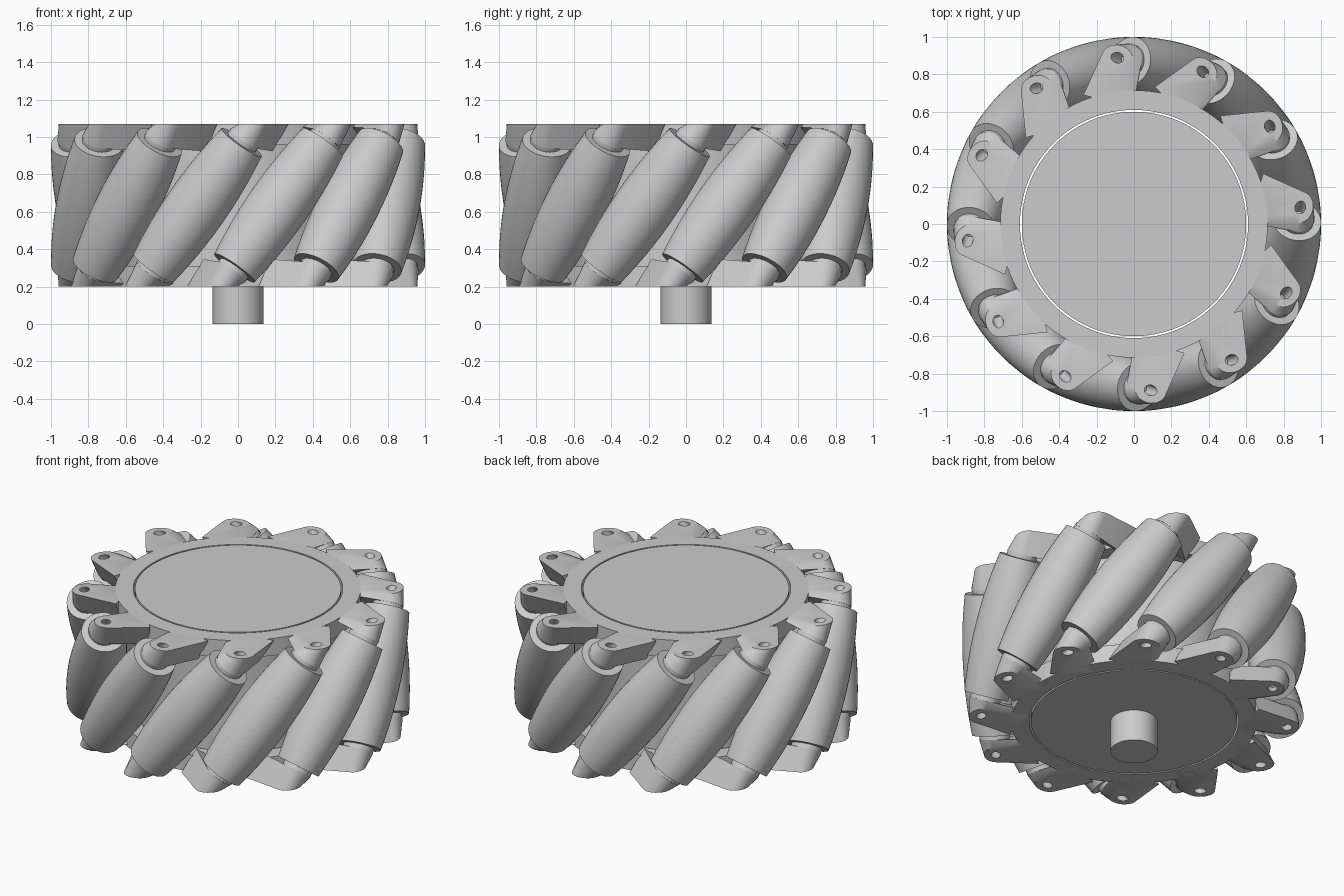
import bpy, bmesh
from math import sin, cos, pi, radians
from mathutils import Matrix, Vector

if "Cube" in bpy.data.objects:
    bpy.data.objects.remove(bpy.data.objects["Cube"])

MID, HALF = 0.635, 0.435        # wheel mid height and half width
R_AXIS, TILT = 0.836, radians(36)
COUNT = 12


def finish(bm, name, smooth=True):
    bmesh.ops.recalc_face_normals(bm, faces=bm.faces[:])
    mesh = bpy.data.meshes.new(name)
    bm.to_mesh(mesh)
    bm.free()
    ob = bpy.data.objects.new(name, mesh)
    bpy.context.collection.objects.link(ob)
    if smooth:
        bpy.ops.object.select_all(action='DESELECT')
        bpy.context.view_layer.objects.active = ob
        ob.select_set(True)
        bpy.ops.object.shade_smooth_by_angle(angle=radians(30))
    return ob


def lathe(bm, profile, steps, matrix=Matrix(), closed=False):
    """Revolve (radius, height) points round the local z axis."""
    rings = [[bm.verts.new(matrix @ Vector((r * cos(2 * pi * i / steps), r * sin(2 * pi * i / steps), z)))
              for i in range(steps)] for r, z in profile]
    pairs = list(zip(rings, rings[1:]))
    if closed:
        pairs.append((rings[-1], rings[0]))
    else:
        bm.faces.new(rings[0][::-1])
        bm.faces.new(rings[-1])
    for a, b in pairs:
        for i in range(steps):
            j = (i + 1) % steps
            bm.faces.new((a[i], a[j], b[j], b[i]))


def frame(index, sign=1):
    """Local frame of a roller: x outward, z along its tilted axis."""
    phi = radians(15 + 360 / COUNT * index)
    u = Vector((cos(phi), sin(phi), 0))
    t = Vector((-sin(phi), cos(phi), 0))
    z = Vector((0, 0, 1))
    a = (t * sin(TILT) + z * cos(TILT)) * sign
    v = (t * cos(TILT) - z * sin(TILT)) * sign
    m = Matrix((u, v, a)).transposed().to_4x4()
    m.translation = u * R_AXIS + z * MID
    return m


# hub drum and shaft
bm = bmesh.new()
lathe(bm, [(0.6, MID - HALF), (0.6, MID + HALF)], 96)
finish(bm, "hub_drum")
bm = bmesh.new()
lathe(bm, [(0.137, 0), (0.137, 0.25)], 48)
finish(bm, "shaft")

# barrel rollers, with end washers and axle pins
bm = bmesh.new()
pins = bmesh.new()
L = 0.415
barrel = [(0.164 - 0.19 * s * s, s) for s in [L * (i / 8 - 1) for i in range(17)]]
for k in range(COUNT):
    lathe(bm, barrel, 40, frame(k))
    lathe(pins, [(0.028, -0.46), (0.028, -0.44), (0.09, -0.44), (0.09, -0.40),
                 (0.09, 0.40), (0.09, 0.44), (0.028, 0.44), (0.028, 0.46)], 24, frame(k))
finish(bm, "rollers")
finish(pins, "axle_pins_and_washers")


def tab_profile(rho, base):
    """Rounded tip round the axle, widening towards the hub."""
    tip = [(rho * cos(radians(d)), rho * sin(radians(d))) for d in range(-80, 81, 16)]
    return [(-0.24, -base)] + tip + [(-0.24, base)]


for sign, side in ((1, "top"), (-1, "bottom")):
    # plate ring
    z_out, z_in = MID + sign * HALF, MID + sign * (HALF - 0.11)
    bm = bmesh.new()
    lathe(bm, [(0.61, z_in), (0.715, z_in), (0.715, z_out), (0.61, z_out)], 96, closed=True)
    finish(bm, side + "_plate_ring")

    # roller brackets, cut flush with the wheel face
    bm = bmesh.new()
    holes = bmesh.new()
    for k in range(COUNT):
        m = frame(k, sign)
        inner = [bm.verts.new(m @ Vector((x, y, 0.44))) for x, y in tab_profile(0.092, 0.115)]
        outer = [bm.verts.new(m @ Vector((x, y, (HALF + y * sin(TILT)) / cos(TILT))))
                 for x, y in tab_profile(0.068, 0.1)]
        bm.faces.new(inner[::-1])
        bm.faces.new(outer)
        n = len(inner)
        for i in range(n):
            j = (i + 1) % n
            bm.faces.new((inner[i], inner[j], outer[j], outer[i]))
        lathe(holes, [(0.028, 0.40), (0.028, 0.70)], 20, m)
    cutter = finish(holes, side + "_hole_cutter", False)
    brackets = finish(bm, side + "_roller_brackets")
    cutter.hide_render = True
    cutter.hide_set(True)
    mod = brackets.modifiers.new("axle_holes", 'BOOLEAN')
    mod.operation = 'DIFFERENCE'
    mod.solver = 'EXACT'
    mod.object = cutter
    bpy.context.view_layer.objects.active = brackets
    bpy.ops.object.modifier_apply(modifier=mod.name)
    bpy.data.objects.remove(cutter)
